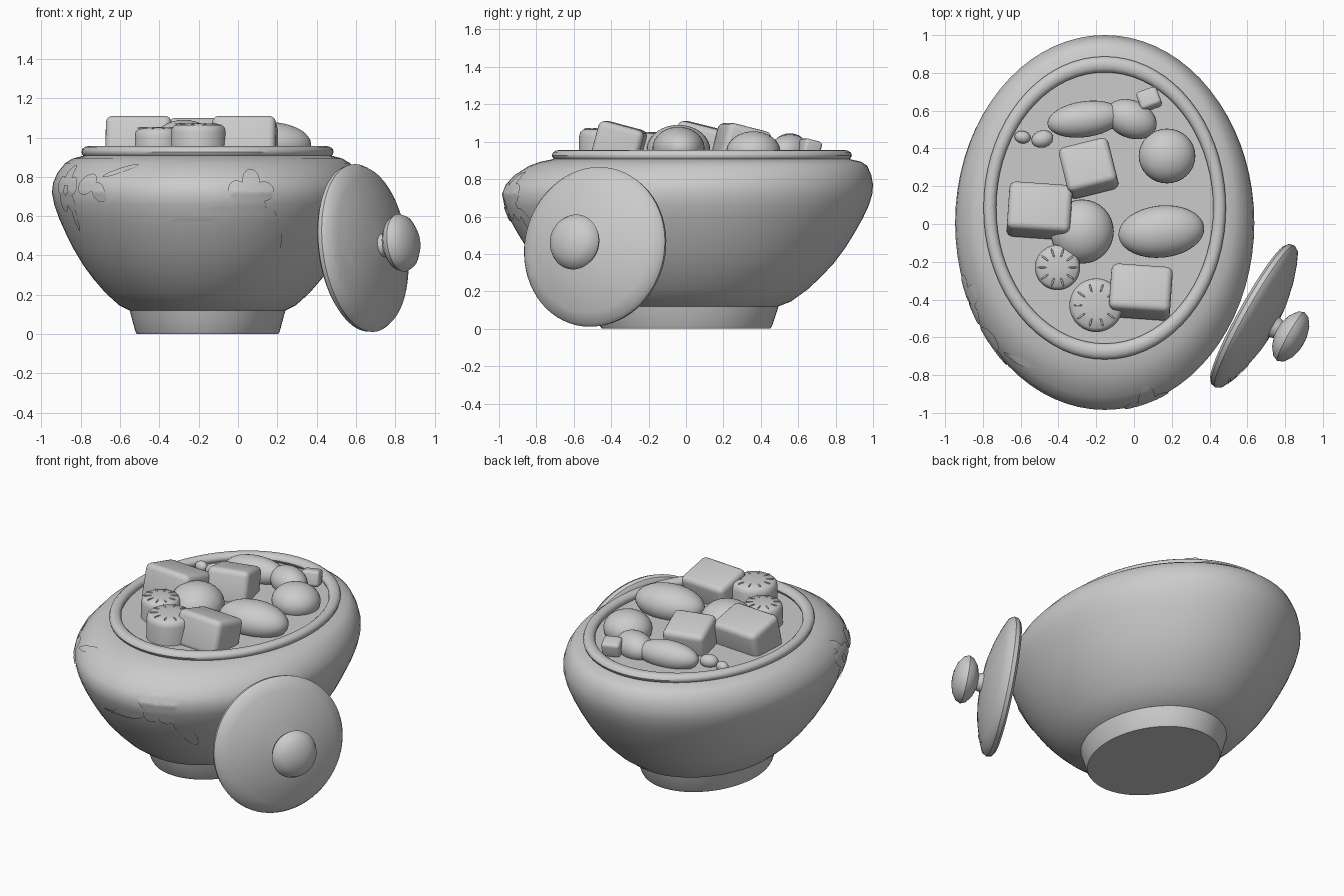
import bpy, bmesh, math
from mathutils import Matrix, Vector

if "Cube" in bpy.data.objects:
    bpy.data.objects.remove(bpy.data.objects["Cube"])

CX, SX = -0.155, 0.8          # bowl centre in x, oval squash


def finish(name, bm, angle=40):
    bmesh.ops.remove_doubles(bm, verts=bm.verts, dist=1e-5)
    bmesh.ops.recalc_face_normals(bm, faces=bm.faces)
    me = bpy.data.meshes.new(name)
    bm.to_mesh(me)
    bm.free()
    ob = bpy.data.objects.new(name, me)
    bpy.context.collection.objects.link(ob)
    bpy.ops.object.select_all(action='DESELECT')
    ob.select_set(True)
    bpy.context.view_layer.objects.active = ob
    bpy.ops.object.shade_smooth_by_angle(angle=math.radians(angle))
    return ob


def lathe(name, rings, place, n=64, closed=False):
    """rings: tuples handed to place(ring, angle) -> point"""
    bm = bmesh.new()
    rows = [[bm.verts.new(place(r, 2 * math.pi * i / n)) for i in range(n)] for r in rings]
    pairs = list(zip(rows, rows[1:])) + ([(rows[-1], rows[0])] if closed else [])
    for a, b in pairs:
        for i in range(n):
            j = (i + 1) % n
            bm.faces.new((a[i], a[j], b[j], b[i]))
    return finish(name, bm)


def oval(ring, t):
    r, z, cy = ring
    return (CX + SX * r * math.sin(t), cy - r * math.cos(t), z)


# Oval bowl: (y radius, z, y centre); the mouth sits slightly back
OUTER = [(0.46, 0.015, 0), (0.485, 0.09, 0), (0.495, 0.12, 0), (0.56, 0.145, 0), (0.65, 0.21, 0),
         (0.725, 0.28, 0), (0.79, 0.35, 0), (0.85, 0.43, 0), (0.9, 0.51, 0), (0.945, 0.59, 0),
         (0.975, 0.66, 0.003), (0.99, 0.72, 0.006), (0.982, 0.77, 0.018), (0.955, 0.82, 0.036),
         (0.905, 0.87, 0.065), (0.86, 0.892, 0.078), (0.78, 0.91, 0.085)]
lathe("bowl", [(0, 0, 0), (0.45, 0, 0)] + OUTER + [(0.74, 0.91, 0.085)], oval, 72)

# Rounded rim
lathe("bowl_rim", [(0.76 + 0.042 * math.cos(a), 0.927 + 0.029 * math.sin(a), 0.085)
                   for a in [k * math.pi / 6 for k in range(12)]], oval, 72, True)
lathe("broth", [(0, 0.91, 0.085), (0.75, 0.91, 0.085)], oval, 72)

# Leaning lid with knob
N = Vector((0.87, -0.485, 0.12)).normalized()
U = Vector((0, 0, 1)).cross(N).normalized()
V = N.cross(U)
BASE = Vector((0.605, -0.47, 0.433))
DOME = [(0.43, 0.04), (0.415, 0.065), (0.36, 0.09), (0.28, 0.118), (0.18, 0.142), (0.06, 0.155)]
KNOB = [(0.052, 0.185), (0.095, 0.2), (0.135, 0.23), (0.148, 0.26), (0.135, 0.29),
        (0.095, 0.318), (0.045, 0.333), (0, 0.336)]


def on_lid(ring, t):
    return BASE + U * ring[0] * math.cos(t) + V * ring[0] * math.sin(t) + N * ring[1]


lathe("lid", [(0, 0), (0.405, 0), (0.425, 0.015)] + DOME + KNOB, on_lid)


# Surface maps for the painted relief
def bowl_map(u, z):
    t = u / 0.88
    for a, b in zip(OUTER, OUTER[1:]):
        if a[1] <= z <= b[1]:
            f = (z - a[1]) / (b[1] - a[1])
            r, cy = a[0] + f * (b[0] - a[0]), a[2] + f * (b[2] - a[2])
            break
    return oval((r + 0.007, z + 0.002, cy), t)


def lid_map(u, v):
    d = math.hypot(u, v)
    h = 0.06
    for a, b in zip(DOME, DOME[1:]):
        if b[0] <= d <= a[0]:
            h = a[1] + (a[0] - d) / (a[0] - b[0]) * (b[1] - a[1])
    return BASE + U * u + V * v + N * (h + 0.004)


def relief(name, fn, blobs):
    """blobs: (u, v, half length, half width, degrees)"""
    bm = bmesh.new()
    for u, v, a, b, deg in blobs:
        c, s = math.cos(math.radians(deg)), math.sin(math.radians(deg))
        rows = []
        for k in range(5):
            row = []
            for i in range(20):
                p, q = a * k / 4 * math.cos(i * math.pi / 10), b * k / 4 * math.sin(i * math.pi / 10)
                row.append(bm.verts.new(fn(u + p * c - q * s, v + p * s + q * c)))
            rows.append(row)
        for r0, r1 in zip(rows, rows[1:]):
            for i in range(20):
                j = (i + 1) % 20
                bm.faces.new((r0[i], r0[j], r1[j], r1[i]))
    return finish(name, bm)


def petals(u, v, ring, r, n=5):
    return [(u + ring * math.cos(2 * math.pi * k / n + 0.3), v + ring * math.sin(2 * math.pi * k / n + 0.3),
             r, r * 0.85, 360 * k / n) for k in range(n)]


relief("front_flower", bowl_map, petals(0.25, 0.7, 0.08, 0.06) + [
    (0.25, 0.7, 0.06, 0.06, 0), (0.02, 0.61, 0.13, 0.035, 8), (-0.12, 0.58, 0.1, 0.012, 3),
    (0.42, 0.52, 0.14, 0.05, -60)])
relief("side_flower", bowl_map, petals(-1.0, 0.73, 0.075, 0.055) + [
    (-0.78, 0.76, 0.08, 0.05, 20), (-0.68, 0.72, 0.06, 0.045, -40), (-0.55, 0.83, 0.12, 0.014, 15),
    (-0.95, 0.61, 0.09, 0.025, 80)])
relief("lid_flower", lid_map, petals(-0.32, -0.09, 0.045, 0.04, 3) + [
    (-0.19, -0.27, 0.13, 0.012, -42), (-0.36, 0.05, 0.05, 0.01, 80)])


# Food pieces
def ball(name, loc, size, rot=0):
    bm = bmesh.new()
    bmesh.ops.create_uvsphere(bm, u_segments=32, v_segments=18, radius=1)
    bmesh.ops.scale(bm, vec=size, verts=bm.verts)
    bmesh.ops.transform(bm, verts=bm.verts,
                        matrix=Matrix.Translation(loc) @ Matrix.Rotation(math.radians(rot), 4, 'Z'))
    return finish(name, bm, 80)


def chunk(name, loc, size, tilt, spin, bevel=0.035):
    bm = bmesh.new()
    bmesh.ops.create_cube(bm, size=1)
    bmesh.ops.scale(bm, vec=size, verts=bm.verts)
    bmesh.ops.bevel(bm, geom=bm.edges[:], offset=bevel, segments=4, profile=0.5, affect='EDGES')
    rot = Matrix.Rotation(math.radians(spin), 4, 'Z') @ Matrix.Rotation(math.radians(tilt), 4, 'X')
    bmesh.ops.transform(bm, verts=bm.verts, matrix=Matrix.Translation(loc) @ rot)
    return finish(name, bm, 60)


chunk("tofu_left", (-0.5, 0.07, 0.975), (0.335, 0.26, 0.23), -14, -4)
chunk("tofu_front", (0.035, -0.36, 0.975), (0.325, 0.25, 0.23), -15, -4)
chunk("tofu_back", (-0.24, 0.295, 0.97), (0.27, 0.25, 0.22), -14, 14)
chunk("tofu_crumb", (0.08, 0.66, 0.96), (0.115, 0.1, 0.1), -14, 20, 0.02)

ball("egg", (0.145, -0.04, 0.965), (0.228, 0.138, 0.115), 6)
ball("fish_ball", (0.175, 0.36, 0.945), (0.15, 0.145, 0.11))
ball("meat_ball", (-0.275, -0.04, 0.955), (0.168, 0.17, 0.135))
ball("prawn_left", (-0.26, 0.555, 0.955), (0.2, 0.095, 0.09), 8)
ball("prawn_right", (-0.015, 0.555, 0.95), (0.14, 0.1, 0.09), -22)
ball("bean_small", (-0.59, 0.46, 0.93), (0.042, 0.033, 0.033), -10)
ball("bean_large", (-0.485, 0.45, 0.935), (0.058, 0.045, 0.042), 15)

# Scored mushroom caps
for label, x, y, r, top in (("left", -0.405, -0.23, 0.12, 1.05), ("front", -0.2, -0.43, 0.142, 1.07)):
    lathe("mushroom_" + label,
          [(1, 0.89), (1, top - 0.045), (0.96, top - 0.02), (0.85, top - 0.006), (0.45, top), (0, top + 0.003)],
          lambda g, t: (x + r * g[0] * math.cos(t), y + r * g[0] * math.sin(t), g[1]), 40)
    for k in range(10):
        a = k * 36
        ball(f"score_{label}_{k}", (x + 0.68 * r * math.cos(math.radians(a)),
                                    y + 0.68 * r * math.sin(math.radians(a)), top - 0.002),
             (0.025, 0.005, 0.005), a)
